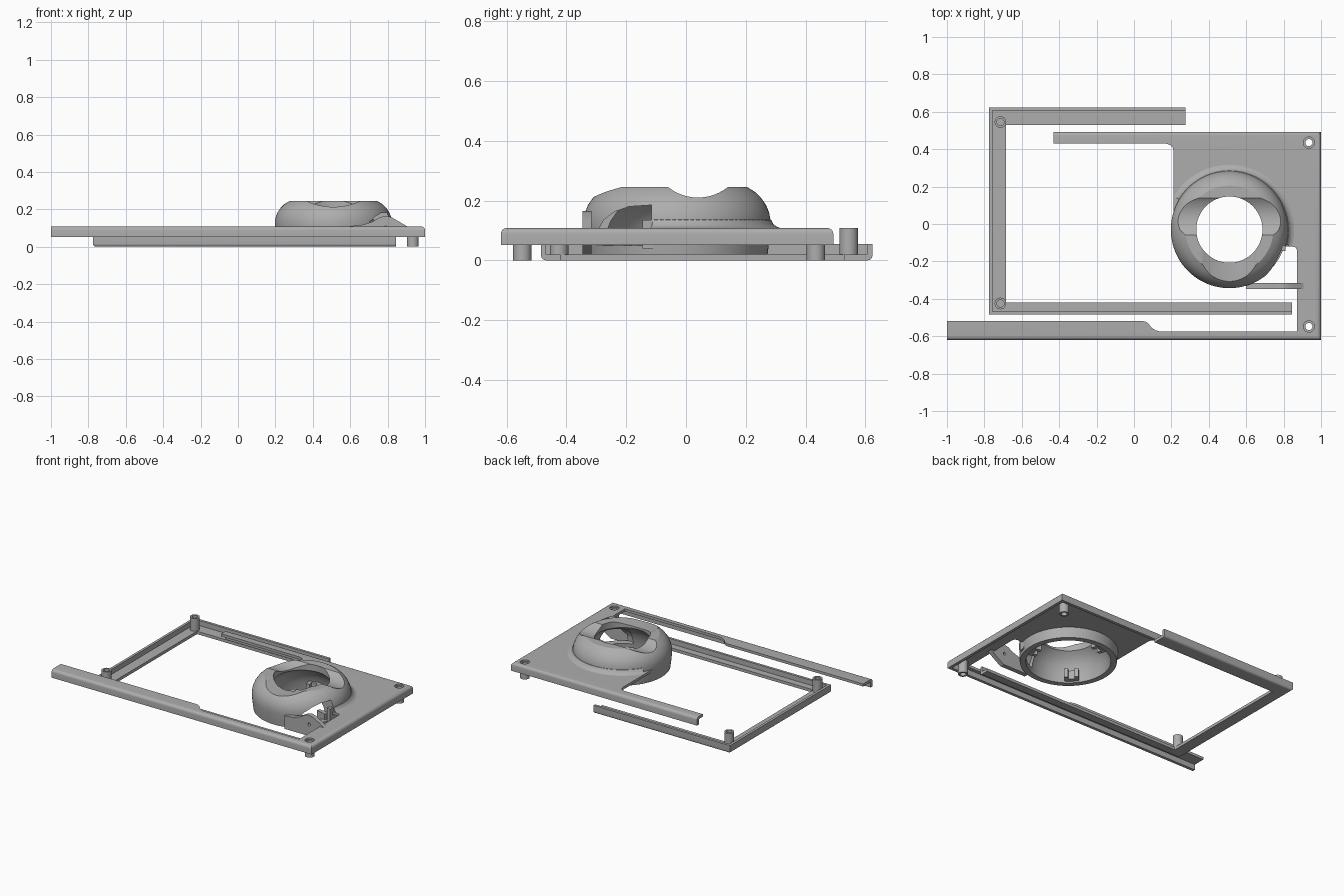
import bpy, bmesh, math
from mathutils import Vector, Matrix

if "Cube" in bpy.data.objects:
    bpy.data.objects.remove(bpy.data.objects["Cube"])

grey = bpy.data.materials.new("mid grey")
grey.diffuse_color = (0.42, 0.42, 0.42, 1)
grey.use_nodes = True
grey.node_tree.nodes["Principled BSDF"].inputs["Base Color"].default_value = grey.diffuse_color
CX, CY = 0.51, -0.03          # socket centre


def finish(bm, name):
    bmesh.ops.recalc_face_normals(bm, faces=bm.faces)
    me = bpy.data.meshes.new(name)
    bm.to_mesh(me)
    bm.free()
    ob = bpy.data.objects.new(name, me)
    bpy.context.collection.objects.link(ob)
    me.materials.append(grey)
    return ob


def prism(name, pts, lo, hi, axis="z", round_edge=None, radius=0.02):
    """Extrude a 2D outline along an axis, optionally rounding chosen edges."""
    place = {"z": lambda a, b, t: (a, b, t),
             "y": lambda a, b, t: (a, t, b),
             "x": lambda a, b, t: (t, a, b)}[axis]
    bm = bmesh.new()
    f = bm.faces.new([bm.verts.new(place(a, b, lo)) for a, b in pts])
    ext = bmesh.ops.extrude_face_region(bm, geom=[f])["geom"]
    move = Vector(place(0, 0, hi - lo))
    for v in ext:
        if isinstance(v, bmesh.types.BMVert):
            v.co += move
    if round_edge:
        edges = [e for e in bm.edges if round_edge(*[v.co for v in e.verts])]
        bmesh.ops.bevel(bm, geom=edges, offset=radius, segments=5,
                        profile=0.5, affect='EDGES')
    return finish(bm, name)


def box(name, x, y, z):
    return prism(name, [(x[0], y[0]), (x[1], y[0]), (x[1], y[1]), (x[0], y[1])], *z)


def revolve(name, prof, x, y, a0=0, a1=360, steps=96):
    """Spin a closed (radius, z) profile about a vertical axis."""
    bm = bmesh.new()
    full = a1 - a0 == 360
    rings = []
    for i in range(steps if full else steps + 1):
        a = math.radians(a0 + (a1 - a0) * i / steps)
        rings.append([bm.verts.new((x + r * math.cos(a), y + r * math.sin(a), z))
                      for r, z in prof])
    n = len(prof)
    for i in range(steps):
        p, q = rings[i], rings[(i + 1) % len(rings)]
        for j in range(n):
            bm.faces.new((p[j], q[j], q[(j + 1) % n], p[(j + 1) % n]))
    if not full:
        bm.faces.new(rings[0])
        bm.faces.new(rings[-1])
    return finish(bm, name)


def rod(name, r, length, loc, axis="z"):
    bm = bmesh.new()
    rot = {"z": Matrix(), "x": Matrix.Rotation(math.pi / 2, 4, 'Y'),
           "y": Matrix.Rotation(math.pi / 2, 4, 'X')}[axis]
    bmesh.ops.create_cone(bm, cap_ends=True, segments=96, radius1=r, radius2=r,
                          depth=length, matrix=Matrix.Translation(loc) @ rot)
    return finish(bm, name)


def cut(ob, *cutters):
    bpy.context.view_layer.objects.active = ob
    for c in cutters:
        m = ob.modifiers.new("cut", 'BOOLEAN')
        m.operation, m.solver, m.object = 'DIFFERENCE', 'EXACT', c
        bpy.ops.object.modifier_apply(modifier=m.name)
        bpy.data.objects.remove(c)


# Top plate: hollow below, outer top edges rounded
outline = [(-1, -0.62), (1, -0.62), (1, 0.493), (-0.43, 0.493), (-0.43, 0.43),
           (0.17, 0.43), (0.195, 0.422), (0.207, 0.41), (0.212, 0.39),
           (0.212, CY), (CX, CY), (CX, -0.12), (0.85, -0.12), (0.865, -0.126),
           (0.872, -0.14), (0.872, -0.575), (0.14, -0.575), (0.115, -0.568),
           (0.095, -0.555), (0.075, -0.53), (0.06, -0.522), (0.04, -0.518), (-1, -0.518)]


def outer_top(a, b):
    return min(a.z, b.z) > 0.1 and any(
        abs(a[k] - v) < 1e-4 and abs(b[k] - v) < 1e-4
        for k, v in ((0, 1), (1, -0.62), (1, 0.493)))


plate = prism("top_plate", outline, 0.052, 0.108, round_edge=outer_top)
screws = [(0.935, 0.435), (0.935, -0.548)]
cut(plate, box("cavity", (-1.1, 0.98), (-0.60, 0.473), (0, 0.09)),
    rod("socket_hole", 0.29, 0.5, (CX, CY, 0.1)),
    *[rod("screw_hole", 0.03, 0.2, (x, y, 0.1)) for x, y in screws])


# Screw posts
def post(name, x, y, top):
    revolve(name, [(0.031, 0), (0.031, top), (0.019, top), (0.019, 0)], x, y, steps=40)


for x, y in screws:
    post("plate_post", x, y, 0.098)
for y in (0.545, -0.425):
    post("frame_post", -0.714, y, 0.108)

# Bottom frame: U shape with a raised outer wall
u = [(0.845, -0.485), (0.845, -0.42), (-0.685, -0.42), (-0.685, 0.528),
     (0.275, 0.528), (0.275, 0.624), (-0.775, 0.624), (-0.775, -0.485)]


def outer_bottom(a, b):
    return max(a.z, b.z) < 0.01 and any(
        abs(a[k] - v) < 1e-4 and abs(b[k] - v) < 1e-4
        for k, v in ((0, -0.775), (1, -0.485), (1, 0.624)))


frame = prism("bottom_frame", u, 0, 0.055, round_edge=outer_bottom, radius=0.016)
cut(frame, box("frame_cavity", (-0.757, 1), (-0.468, 0.606), (0.02, 0.2)))

# Round ball socket with a hollow interior
dome = revolve("socket_dome", [
    (0.303, 0.02), (0.308, 0.06), (0.313, 0.108), (0.313, 0.135), (0.308, 0.16),
    (0.298, 0.185), (0.282, 0.208), (0.262, 0.228), (0.235, 0.245),
    (0.177, 0.245), (0.177, 0.2), (0.215, 0.17), (0.24, 0.13), (0.258, 0.08),
    (0.265, 0.02)], CX, CY)
window = [(-0.30, 0.05), (-0.30, 0.09), (-0.275, 0.135), (-0.24, 0.162),
          (-0.19, 0.18), (-0.115, 0.185), (-0.115, 0.05)]
cut(dome, rod("side_scoop", 0.16, 1, (CX, 0.04, 0.37), "x"),
    rod("front_scoop", 0.34, 0.4, (CX, -0.3, 0.553), "y"),
    prism("side_window", window, 0.6, 1, "x"))

# Fillet where the socket meets the plate
flare = [(0.30, 0.095), (0.35, 0.107), (0.336, 0.111), (0.323, 0.12),
         (0.315, 0.135), (0.30, 0.14)]
revolve("socket_fillet", flare, CX, CY, -15, 149, 60)

# Bearing holders inside the socket
for deg in (105, 225, 345):
    turn = Matrix.Translation((CX, CY, 0)) @ Matrix.Rotation(math.radians(deg), 4, 'Z')
    for part, y in (("bearing_cheek", (-0.045, -0.02)), ("bearing_cheek", (0.02, 0.045)),
                    ("bearing_back", (-0.03, 0.03))):
        x = (0.235, 0.28) if part == "bearing_back" else (0.205, 0.28)
        box(part, x, y, (0.03, 0.09)).data.transform(turn)

# Upright bracket fin beside the window, and a small clip
fin = [(0.60, 0.02), (0.80, 0.02), (0.86, 0.06), (0.90, 0.09), (0.905, 0.108),
       (0.86, 0.135), (0.82, 0.158), (0.79, 0.165), (0.76, 0.158), (0.72, 0.135),
       (0.67, 0.118), (0.60, 0.11)]
bracket = prism("bracket_fin", fin, -0.347, -0.316, "y")
cut(bracket, rod("pin_hole", 0.01, 0.2, (0.79, -0.33, 0.1), "y"))
box("clip_wall", (0.785, 0.81), (-0.145, -0.11), (0.04, 0.135))

# Smooth curved parts while keeping sharp edges
for ob in list(bpy.data.objects):
    bpy.ops.object.select_all(action='DESELECT')
    ob.select_set(True)
    bpy.context.view_layer.objects.active = ob
    bpy.ops.object.shade_smooth_by_angle(angle=math.radians(30))
